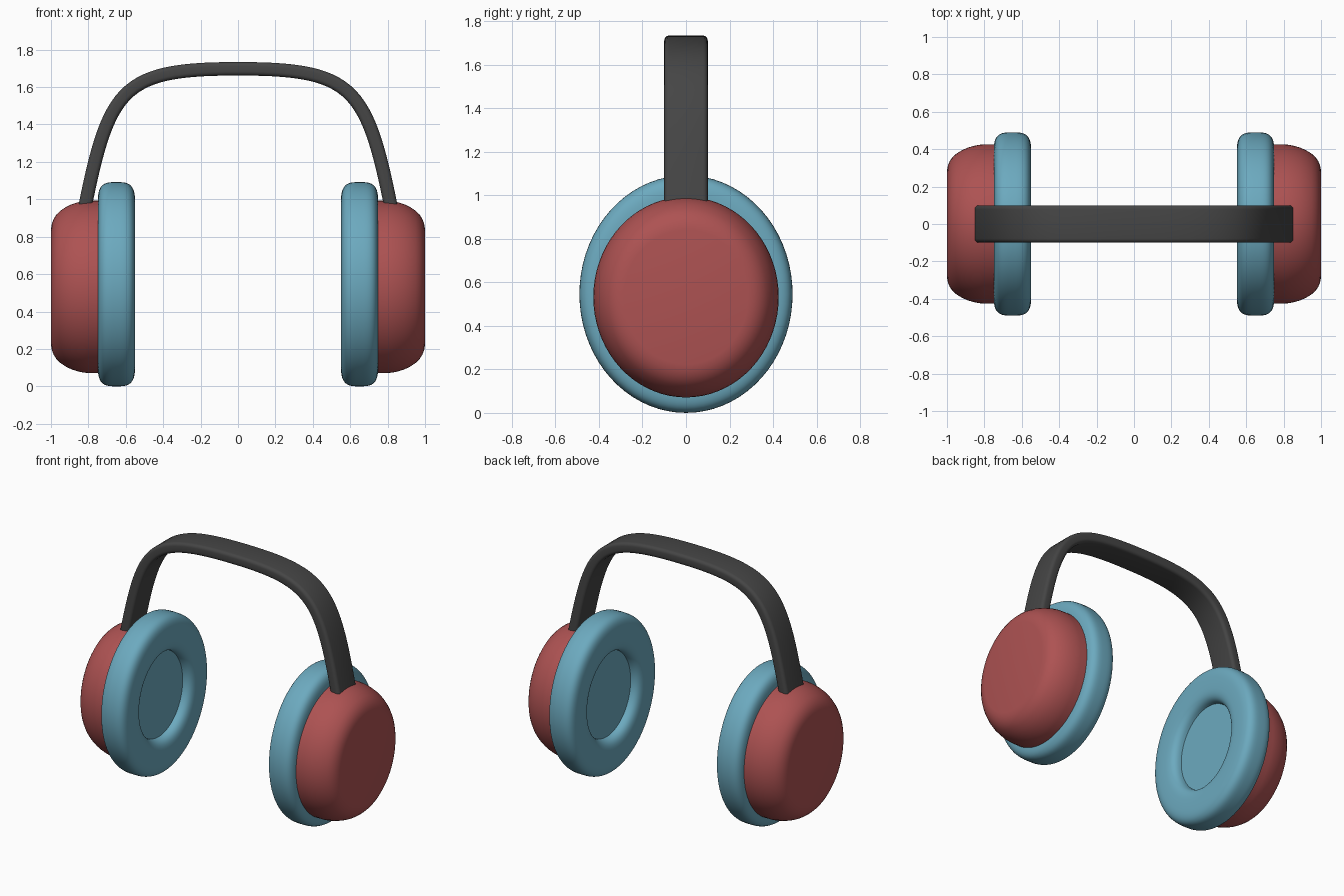
import bpy, bmesh, math
from mathutils import Vector
from mathutils.geometry import interpolate_bezier

if "Cube" in bpy.data.objects:
    bpy.data.objects.remove(bpy.data.objects["Cube"])


def material(name, rgb):
    m = bpy.data.materials.new(name)
    m.diffuse_color = (*rgb, 1)
    m.use_nodes = True
    m.node_tree.nodes["Principled BSDF"].inputs["Base Color"].default_value = m.diffuse_color
    return m


RED = material("muted_red", (0.42, 0.085, 0.085))
BLUE = material("soft_blue", (0.15, 0.40, 0.52))
DARK = material("charcoal", (0.06, 0.06, 0.06))


def finish(bm, name, mat):
    bmesh.ops.recalc_face_normals(bm, faces=bm.faces)
    me = bpy.data.meshes.new(name)
    bm.to_mesh(me)
    bm.free()
    me.materials.append(mat)
    ob = bpy.data.objects.new(name, me)
    bpy.context.collection.objects.link(ob)
    bpy.ops.object.select_all(action='DESELECT')
    ob.select_set(True)
    bpy.context.view_layer.objects.active = ob
    bpy.ops.object.shade_smooth_by_angle(angle=math.radians(40))


def bridge_rings(bm, rings):
    """Join consecutive closed rings and cap both ends."""
    for a, b in zip(rings, rings[1:]):
        for i in range(len(a)):
            j = (i + 1) % len(a)
            bm.faces.new((a[i], a[j], b[j], b[i]))
    bm.faces.new(rings[0])
    bm.faces.new(rings[-1])


def oval_lathe(name, profile, side, ry, rz, zc, mat, n=72):
    """Spin (x, radius factor) points about the x axis as an ellipse."""
    bm = bmesh.new()
    angles = [2 * math.pi * i / n for i in range(n)]
    bridge_rings(bm, [[bm.verts.new((side * x, ry * r * math.cos(a), zc + rz * r * math.sin(a)))
                       for a in angles] for x, r in profile])
    finish(bm, name, mat)


def spow(v, e):
    return math.copysign(abs(v) ** e, v)


# Cushion profile: recessed disc, then a rounded-square ring out to the back
cushion = [(0.615, 0.542)]
for i in range(29):
    a = math.radians(200 + (-20 - 200) * i / 28)   # inner wall -> front -> outer wall
    x = 0.65 - 0.10 * spow(math.sin(a), 0.6)
    r = 0.77 + 0.23 * spow(math.cos(a), 0.6)
    if x < 0.612 or r > 0.77:
        cushion.append((x, r))
for i in range(1, 11):
    a = math.radians(-20 - 70 * i / 10)
    cushion.append((0.65 - 0.10 * spow(math.sin(a), 0.6),
                    0.77 + 0.23 * spow(max(math.cos(a), 0), 0.6)))

# Outer shell profile, domed edge with a flat face
shell = [(0.72, 1.0), (0.80, 1.0), (0.83, 0.993), (0.86, 0.978), (0.89, 0.957), (0.92, 0.926),
         (0.95, 0.882), (0.97, 0.84), (0.985, 0.79), (0.995, 0.735), (1.0, 0.67)]

for side, label in ((-1, "left"), (1, "right")):
    oval_lathe(label + "_ear_cushion", cushion, side, 0.49, 0.546, 0.546, BLUE)
    oval_lathe(label + "_ear_cup", shell, side, 0.426, 0.461, 0.532, RED)

# Headband: rounded rectangle swept along a symmetric arch
half = interpolate_bezier(Vector((0.822, 0, 0.94)), Vector((0.69, 0, 1.60)),
                          Vector((0.62, 0, 1.698)), Vector((0, 0, 1.698)), 28)
path = half + [Vector((-p.x, 0, p.z)) for p in reversed(half[:-1])]
W, T, R = 0.10, 0.036, 0.022
section = []
for k, (sy, sn) in enumerate(((1, 1), (-1, 1), (-1, -1), (1, -1))):
    for i in range(5):
        a = math.pi / 2 * (k + i / 4)
        section.append((sy * (W - R) + R * math.cos(a), sn * (T - R) + R * math.sin(a)))

bm = bmesh.new()
rings = []
for i, p in enumerate(path):
    t = (path[min(i + 1, len(path) - 1)] - path[max(i - 1, 0)]).normalized()
    nrm = Vector((t.z, 0, -t.x))
    rings.append([bm.verts.new(p + nrm * n + Vector((0, y, 0))) for y, n in section])
bridge_rings(bm, rings)
finish(bm, "headband", DARK)
